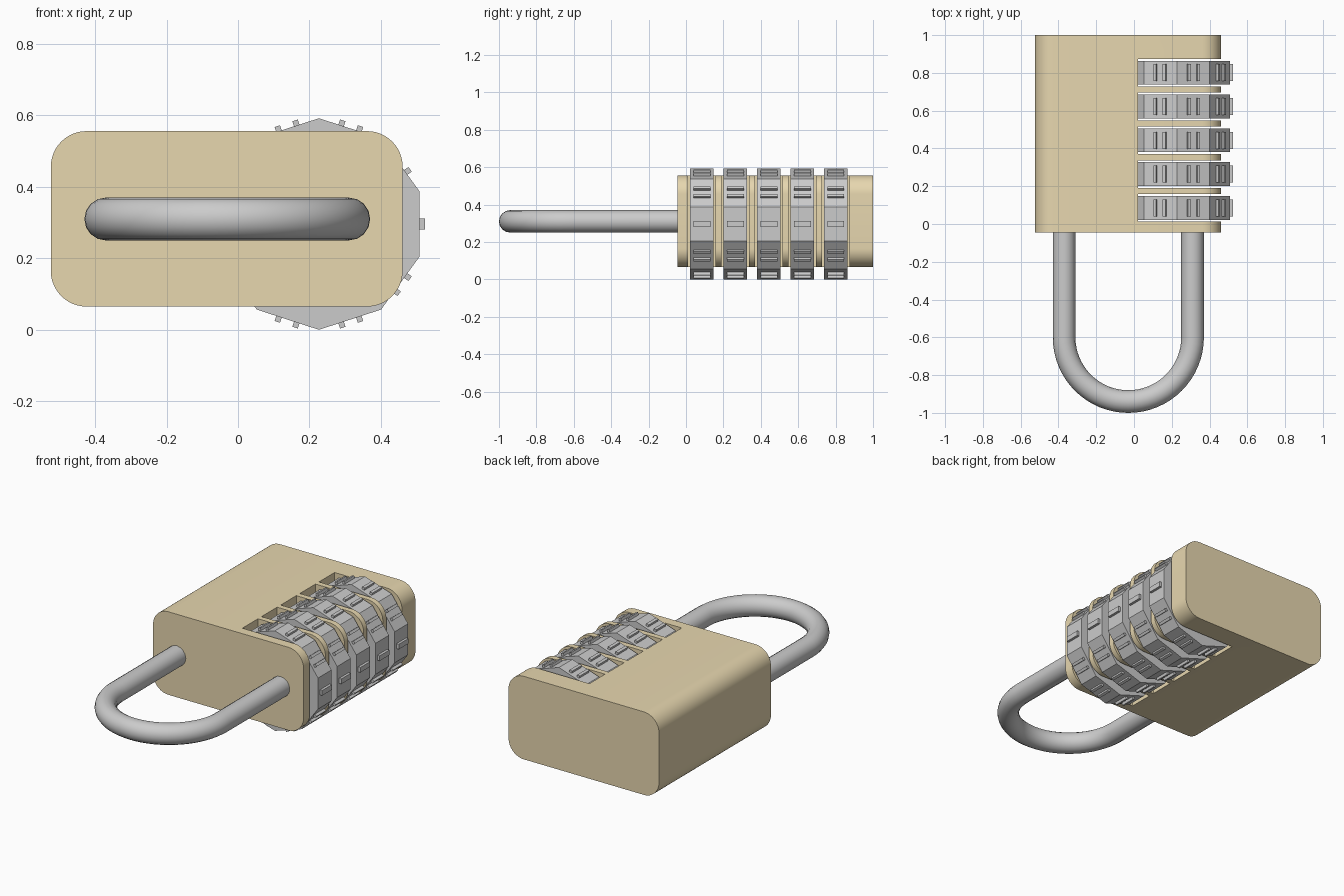
import bpy, bmesh, math
from mathutils import Matrix, Vector

if "Cube" in bpy.data.objects:
    bpy.data.objects.remove(bpy.data.objects["Cube"])

DIAL_Y = [0.085 + 0.179 * i for i in range(5)]
DIAL_X, DIAL_Z, DIAL_R = 0.2265, 0.296, 0.296
APOTHEM = DIAL_R * math.cos(math.pi / 10)


def add_object(name, bm):
    bmesh.ops.recalc_face_normals(bm, faces=bm.faces)
    mesh = bpy.data.meshes.new(name)
    bm.to_mesh(mesh)
    bm.free()
    obj = bpy.data.objects.new(name, mesh)
    bpy.context.collection.objects.link(obj)
    return obj


def activate(obj):
    bpy.ops.object.select_all(action='DESELECT')
    obj.select_set(True)
    bpy.context.view_layer.objects.active = obj


def add_prism(bm, outline, y0, y1):
    """Extrude an (x, z) outline along y."""
    face = bm.faces.new([bm.verts.new((x, y0, z)) for x, z in outline])
    new = bmesh.ops.extrude_face_region(bm, geom=[face])['geom']
    verts = [v for v in new if isinstance(v, bmesh.types.BMVert)]
    bmesh.ops.translate(bm, verts=verts, vec=(0, y1 - y0, 0))


def add_box(bm, size, matrix):
    bmesh.ops.create_cube(bm, size=1, matrix=matrix @ Matrix.Diagonal((*size, 1)))


# Body: rounded rectangle extruded along y
x0, x1, z0, z1, r = -0.524, 0.461, 0.065, 0.556, 0.1
outline = []
for k, (cx, cz) in enumerate([(x1 - r, z1 - r), (x0 + r, z1 - r),
                              (x0 + r, z0 + r), (x1 - r, z0 + r)]):
    for i in range(13):
        a = math.radians(90 * k + 7.5 * i)
        outline.append((cx + r * math.cos(a), cz + r * math.sin(a)))
bm = bmesh.new()
add_prism(bm, outline, -0.045, 1.0)
body = add_object("lock_body", bm)

# Five through slots for the dials
bm = bmesh.new()
for y in DIAL_Y:
    add_box(bm, (0.6, 0.146, 1.0), Matrix.Translation((0.32, y, 0.31)))
cutter = add_object("slot_cutter", bm)
cutter.hide_render = True
activate(body)
mod = body.modifiers.new("slots", 'BOOLEAN')
mod.operation, mod.solver, mod.object = 'DIFFERENCE', 'EXACT', cutter
bpy.ops.object.modifier_apply(modifier=mod.name)
bpy.data.objects.remove(cutter)
bpy.ops.object.shade_smooth_by_angle(angle=math.radians(30))
brass = bpy.data.materials.new("brass")
brass.diffuse_color = (0.8, 0.68, 0.43, 1)
brass.use_nodes = True
brass.node_tree.nodes["Principled BSDF"].inputs["Base Color"].default_value = brass.diffuse_color
body.data.materials.clear()
body.data.materials.append(brass)

# Ten-sided dials, each facet carrying plain raised index bars
decagon = [(DIAL_X + DIAL_R * math.cos(math.radians(18 + 36 * i)),
            DIAL_Z + DIAL_R * math.sin(math.radians(18 + 36 * i))) for i in range(10)]
for n, y in enumerate(DIAL_Y, 1):
    bm = bmesh.new()
    add_prism(bm, decagon, y - 0.063, y + 0.063)
    for k in range(10):
        turn = Matrix.Translation((DIAL_X, y, DIAL_Z)) @ Matrix.Rotation(-math.radians(36 * k), 4, 'Y')
        bars = [(0, 0.03)] if k == 0 else [(-0.026, 0.016), (0.026, 0.016)]
        for offset, width in bars:
            add_box(bm, (0.03, 0.09, width), turn @ Matrix.Translation((APOTHEM, 0, offset)))
    add_object(f"number_dial_{n}", bm)

# Shackle: U-shaped round bar
cx, cy, R = -0.03, -0.6, 0.34
path = [(cx - R, 0.01)]
path += [(cx - R * math.cos(math.pi * i / 32), cy - R * math.sin(math.pi * i / 32)) for i in range(33)]
path += [(cx + R, 0.01)]
curve = bpy.data.curves.new("shackle", 'CURVE')
curve.dimensions = '3D'
curve.bevel_depth, curve.bevel_resolution = 0.06, 6
curve.use_fill_caps = True
spline = curve.splines.new('POLY')
spline.points.add(len(path) - 1)
for p, (x, y) in zip(spline.points, path):
    p.co = (x, y, 0.31, 1)
shackle = bpy.data.objects.new("shackle", curve)
bpy.context.collection.objects.link(shackle)
activate(shackle)
bpy.ops.object.convert(target='MESH')
bpy.ops.object.shade_smooth_by_angle(angle=math.radians(40))
